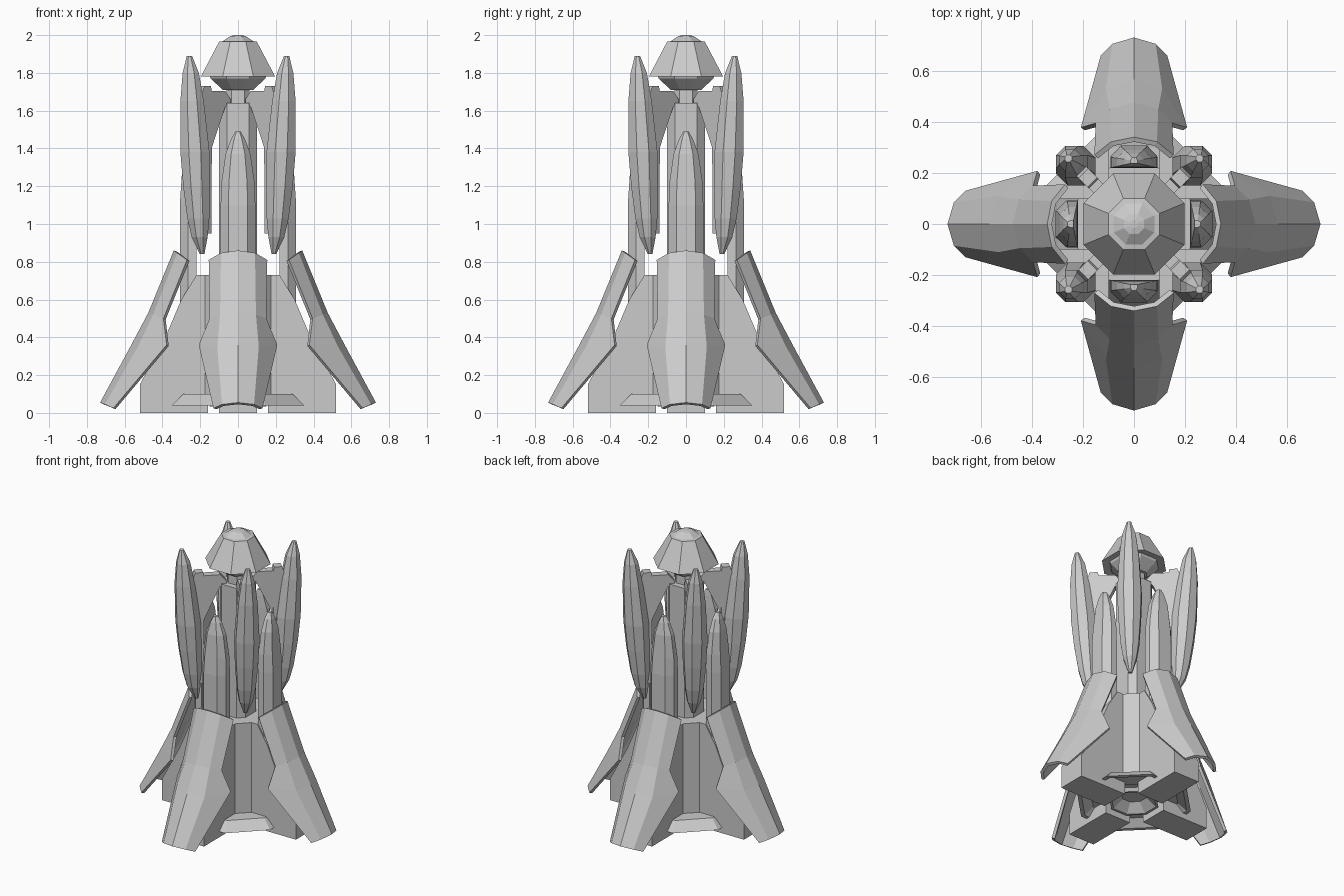
import bpy, bmesh, math
from mathutils import Matrix, Vector

if "Cube" in bpy.data.objects:
    bpy.data.objects.remove(bpy.data.objects["Cube"])

grey = bpy.data.materials.new("light_grey")
grey.diffuse_color = (0.6, 0.6, 0.6, 1)
grey.use_nodes = True
grey.node_tree.nodes["Principled BSDF"].inputs["Base Color"].default_value = grey.diffuse_color


def finish(name, bm, angle=0.0):
    """Turn bmesh into a flat-shaded object, baked at an angle about z."""
    bmesh.ops.recalc_face_normals(bm, faces=bm.faces)
    bm.transform(Matrix.Rotation(angle, 4, 'Z'))
    me = bpy.data.meshes.new(name)
    bm.to_mesh(me)
    bm.free()
    me.materials.append(grey)
    ob = bpy.data.objects.new(name, me)
    bpy.context.collection.objects.link(ob)
    return ob


def loft(name, loops, angle=0.0, caps=True):
    """Skin closed loops of (side, out, z) points; out points to the front."""
    bm = bmesh.new()
    rings = [[bm.verts.new((t, -r, z)) for t, r, z in lp] for lp in loops]
    n = len(rings[0])
    for a, b in zip(rings, rings[1:]):
        for i in range(n):
            j = (i + 1) % n
            bm.faces.new((a[i], a[j], b[j], b[i]))
    if caps:
        bm.faces.new(rings[0])
        bm.faces.new(rings[-1])
    return finish(name, bm, angle)


def octagon(r, z, ct=0.0, cr=0.0):
    """Octagon of flat-to-flat half width r with flats on the axes."""
    k = r / math.cos(math.pi / 8)
    return [(ct + k * math.cos(math.pi / 8 + i * math.pi / 4),
             cr + k * math.sin(math.pi / 8 + i * math.pi / 4), z) for i in range(8)]


def chamfered(a, b, z):
    """Chamfered square: half width a, flat half length b."""
    return [(a, b, z), (b, a, z), (-b, a, z), (-a, b, z),
            (-a, -b, z), (-b, -a, z), (b, -a, z), (a, -b, z)]


def plate(name, profile, half, angle):
    """Extrude an (out, z) profile to both sides."""
    return loft(name, [[(s * half, r, z) for r, z in profile] for s in (-1, 1)], angle)


# command dome on top
loft("dome", [octagon(r, z) for r, z in
     [(0.08, 1.71), (0.145, 1.77), (0.15, 1.785), (0.197, 1.78),
      (0.1, 1.965), (0.08, 1.968), (0.04, 1.995), (0.015, 2.0)]])

# central column and its neck
loft("column", [chamfered(0.1, 0.058, z) for z in (0.7, 1.64)])
loft("neck", [chamfered(0.06, 0.035, z) for z in (1.6, 1.73)])

# lower core and engine skirt
loft("core", [chamfered(0.175, 0.1, z) for z in (0.09, 0.73)])
loft("engine_skirt", [octagon(r, z) for r, z in
     [(0.15, 0.1), (0.29, 0.1), (0.35, 0.04), (0.325, 0.04), (0.27, 0.085), (0.15, 0.085)]],
     caps=False)
loft("engine_nozzle", [octagon(r, z) for r, z in
     [(0.1, 0.1), (0.15, 0.035), (0.135, 0.035), (0.07, 0.095)]])

# parts on the four main axes
fin_profile = [(0.16, 0), (0.52, 0), (0.52, 0.15), (0.385, 0.4),
               (0.3, 0.6), (0.22, 0.73), (0.1, 0.73), (0.1, 0.1), (0.16, 0.1)]
wing_rows = [  # ridge, shoulder and edge points from top to foot
    [(0, 0.34, 0.86), (0.09, 0.322, 0.847), (0.155, 0.27, 0.81)],
    [(0, 0.475, 0.53), (0.095, 0.45, 0.52), (0.15, 0.395, 0.5)],
    [(0, 0.565, 0.36), (0.11, 0.53, 0.35), (0.208, 0.378, 0.36)],
    [(0, 0.73, 0.055), (0.085, 0.705, 0.045), (0.13, 0.66, 0.025)]]
for i in range(4):
    ang = i * math.pi / 2
    plate("fin", fin_profile, 0.1, ang)

    # half-round booster with a flat back
    levels = []
    for z, s, out in [(0.55, 1, 0.308), (1.1, 1, 0.308), (1.22, 0.95, 0.3),
                      (1.37, 0.72, 0.29), (1.45, 0.4, 0.275), (1.49, 0.15, 0.26)]:
        w, back = 0.092 * s, 0.22 + 0.02 * (1 - s)
        mid = back + (out - back) * 0.5
        levels.append([(-w, back, z), (-w, mid, z), (-w * 0.55, out, z),
                       (w * 0.55, out, z), (w, mid, z), (w, back, z)])
    loft("booster", levels, ang)

    # folded leg wing with thickness
    bm = bmesh.new()
    grid = []
    for row in wing_rows:
        full = [(-t, r, z) for t, r, z in row[:0:-1]] + row
        grid.append([bm.verts.new((t, -r, z)) for t, r, z in full])
    for a, b in zip(grid, grid[1:]):
        for k in range(4):
            bm.faces.new((a[k], b[k], b[k + 1], a[k + 1]))
    bmesh.ops.recalc_face_normals(bm, faces=bm.faces)
    if sum((f.normal.y for f in bm.faces)) > 0:
        bmesh.ops.reverse_faces(bm, faces=bm.faces)
    inner = {v: bm.verts.new(v.co - v.normal * 0.02) for v in list(bm.verts)}
    rim = [e for e in bm.edges if e.is_boundary]
    for f in list(bm.faces):
        bm.faces.new([inner[v] for v in reversed(f.verts)])
    for e in rim:
        a, b = e.verts
        bm.faces.new((a, b, inner[b], inner[a]))
    finish("leg_wing", bm, ang)

# parts on the four diagonals
pod_levels = [(0.84, 0.19, 0.012), (0.93, 0.203, 0.042), (1.03, 0.21, 0.058),
              (1.2, 0.22, 0.07), (1.38, 0.228, 0.077), (1.65, 0.243, 0.062),
              (1.8, 0.25, 0.043), (1.89, 0.257, 0.014)]
for i in range(4):
    ang = math.pi / 4 + i * math.pi / 2
    loft("pod", [octagon(r, z, 0, c * math.sqrt(2)) for z, c, r in pod_levels], ang)
    plate("pod_tower", [(0.225, 0.95), (0.28, 0.95), (0.295, 1.1), (0.295, 1.69),
                        (0.28, 1.73), (0.23, 1.73), (0.222, 1.7)], 0.027, ang)
    plate("bracket", [(0.08, 1.64), (0.08, 1.66), (0.12, 1.705), (0.24, 1.705),
                      (0.24, 1.36), (0.2, 1.45), (0.12, 1.62)], 0.025, ang)
